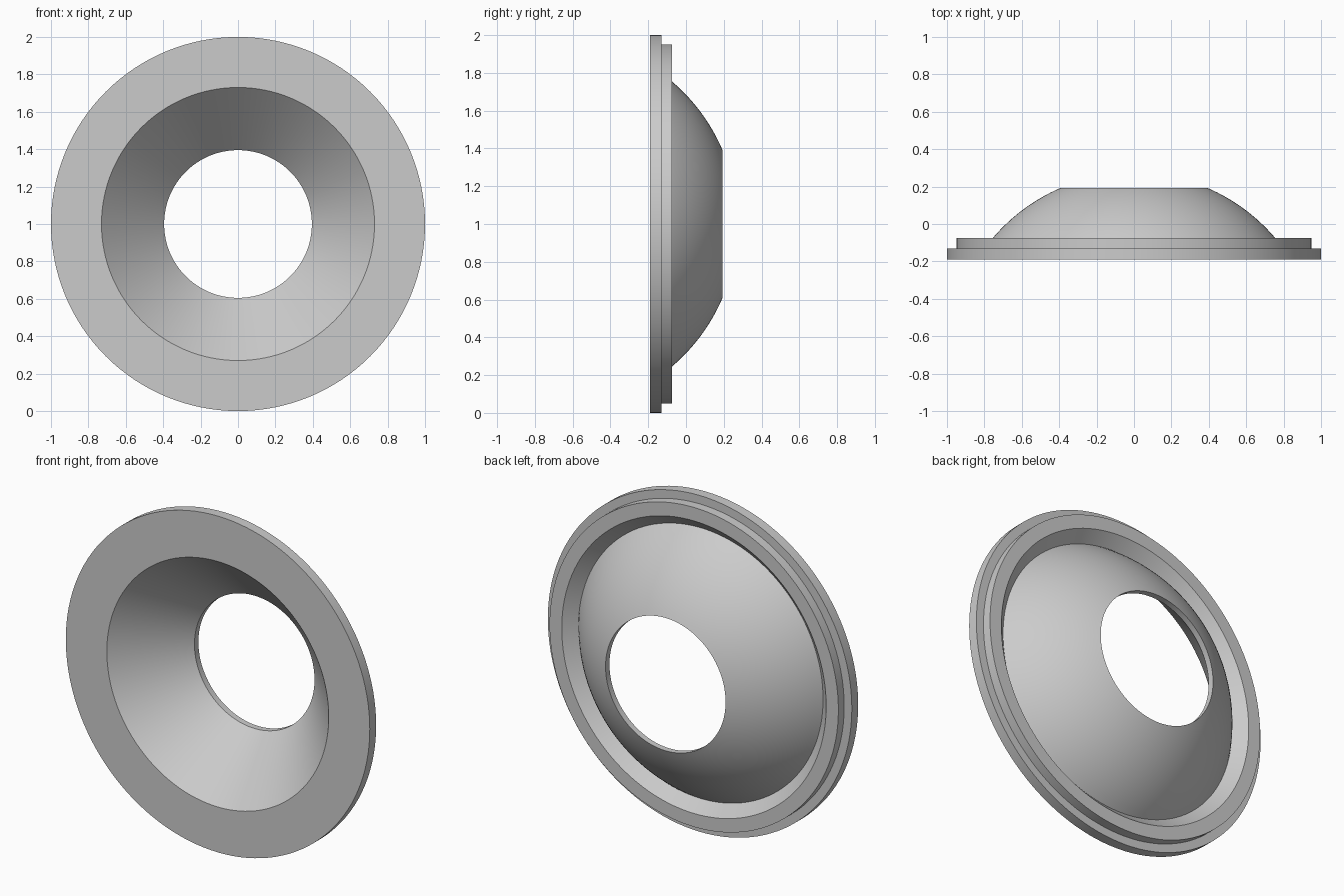
import bpy, bmesh
from math import sqrt, pi
from mathutils import Vector

if "Cube" in bpy.data.objects:
    bpy.data.objects.remove(bpy.data.objects["Cube"], do_unlink=True)

# One plain grey for the whole piece
grey = bpy.data.materials.new("plain grey")
grey.use_nodes = True
colour = (0.6, 0.6, 0.6, 1)
grey.diffuse_color = colour
grey.node_tree.nodes["Principled BSDF"].inputs["Base Color"].default_value = colour

SEGMENTS = 128
HOLE, DOME_FOOT = 0.395, 0.805
CENTRE, RADIUS = -0.718, 0.992      # sphere that forms the dome


def dome_point(r):
    return r, CENTRE + sqrt(RADIUS ** 2 - r ** 2)


# Cross-section as (radius, depth): flange, step, groove wall
profile = [(0.73, -0.19), (1.0, -0.19), (1.0, -0.13), (0.95, -0.13),
           (0.95, -0.075), (0.87, -0.075)]
# Spherical back of the bowl, from the groove in to the hole
STEPS = 16
profile += [dome_point(DOME_FOOT + (HOLE - DOME_FOOT) * i / STEPS)
            for i in range(STEPS + 1)]
# Short hole wall; closing the loop makes the conical front
profile.append((HOLE, 0.155))

# Turn the closed section around the front-to-back axis
bm = bmesh.new()
axis_centre = Vector((0, 0, 1))
verts = [bm.verts.new((r, y, 1)) for r, y in profile]
edges = [bm.edges.new((a, b)) for a, b in zip(verts, verts[1:] + verts[:1])]
bmesh.ops.spin(bm, geom=verts + edges, cent=axis_centre, axis=(0, 1, 0),
               angle=2 * pi, steps=SEGMENTS, use_merge=True)
bmesh.ops.remove_doubles(bm, verts=bm.verts, dist=0.0005)
bmesh.ops.recalc_face_normals(bm, faces=bm.faces)

mesh = bpy.data.meshes.new("flanged_bowl_ring")
bm.to_mesh(mesh)
bm.free()
mesh.materials.append(grey)
ring = bpy.data.objects.new("flanged_bowl_ring", mesh)
bpy.context.collection.objects.link(ring)

# Smooth curves, crisp rims
bpy.ops.object.select_all(action="DESELECT")
ring.select_set(True)
bpy.context.view_layer.objects.active = ring
bpy.ops.object.shade_smooth_by_angle(angle=pi / 9)
